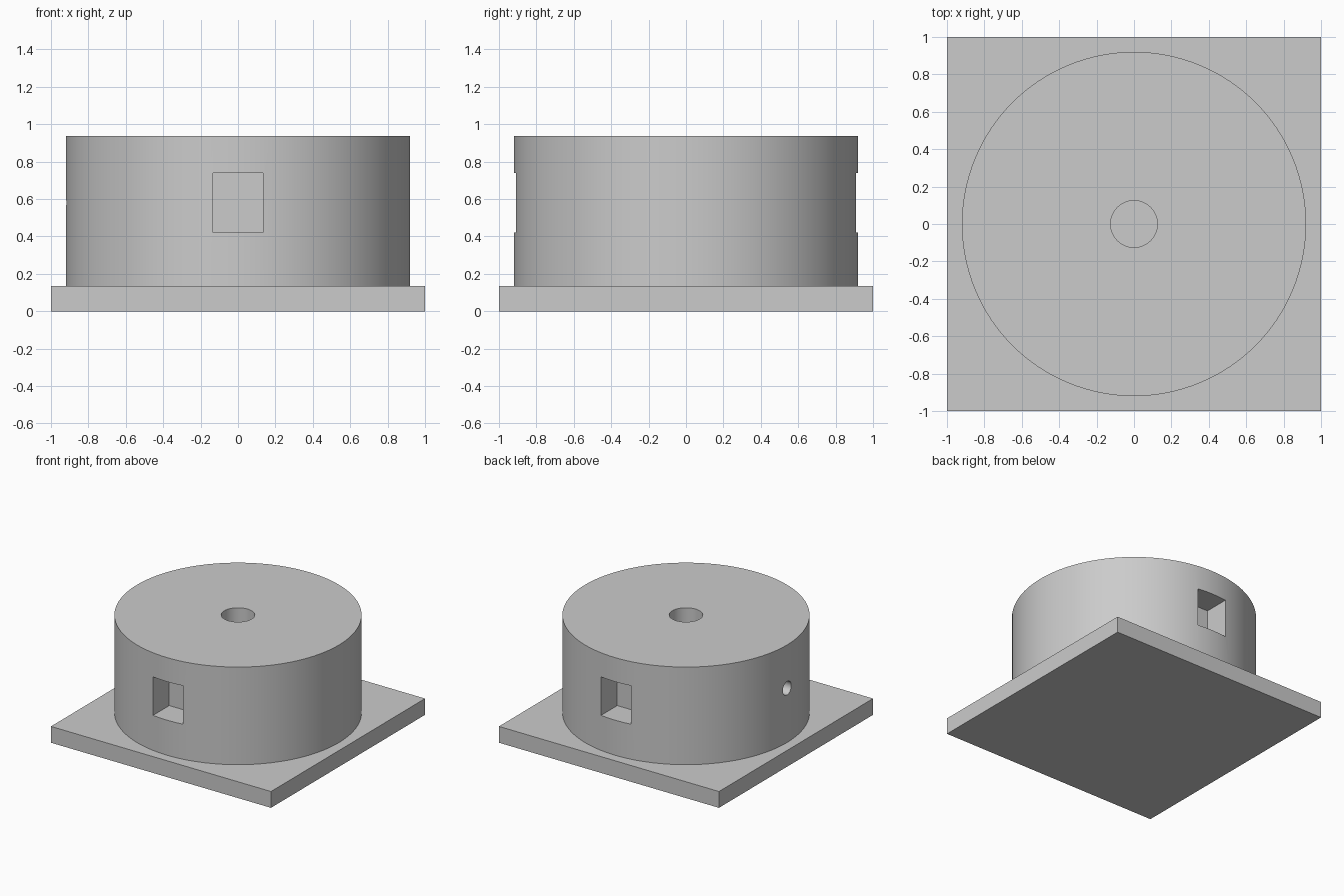
import bpy
from math import pi, radians

if "Cube" in bpy.data.objects:
    bpy.data.objects.remove(bpy.data.objects["Cube"], do_unlink=True)

BASE_TOP, TOP = 0.134, 0.936
RADIUS, HOLE_Z = 0.92, 0.58

grey = bpy.data.materials.new("plain_grey")
grey.use_nodes = True
colour = (0.6, 0.6, 0.6, 1)
grey.diffuse_color = colour
grey.node_tree.nodes["Principled BSDF"].inputs["Base Color"].default_value = colour


def box(name, size, centre):
    bpy.ops.mesh.primitive_cube_add(size=1, location=centre)
    ob = bpy.context.object
    ob.name = name
    ob.scale = size
    bpy.ops.object.transform_apply(location=False, rotation=False, scale=True)
    ob.data.materials.append(grey)
    return ob


def cylinder(name, radius, depth, centre, rotation=(0, 0, 0), sides=64):
    bpy.ops.mesh.primitive_cylinder_add(vertices=sides, radius=radius, depth=depth,
                                        location=centre, rotation=rotation)
    ob = bpy.context.object
    ob.name = name
    ob.data.materials.append(grey)
    return ob


def cut(target, cutter):
    cutter.hide_render = True
    mod = target.modifiers.new("cut", 'BOOLEAN')
    mod.operation = 'DIFFERENCE'
    mod.solver = 'EXACT'
    mod.object = cutter
    bpy.ops.object.select_all(action='DESELECT')
    target.select_set(True)
    bpy.context.view_layer.objects.active = target
    bpy.ops.object.modifier_apply(modifier=mod.name)
    bpy.data.objects.remove(cutter, do_unlink=True)


def side_bore(name, radius, x_inner, x_outer):
    return cylinder(name, radius, x_outer - x_inner,
                    ((x_inner + x_outer) / 2, 0, HOLE_Z), (0, pi / 2, 0))


# Square base plate and round drum
box("base_plate", (2, 2, BASE_TOP), (0, 0, BASE_TOP / 2))
drum = cylinder("drum", RADIUS, TOP - BASE_TOP, (0, 0, (TOP + BASE_TOP) / 2), sides=128)

# Blind bore in the top
cut(drum, cylinder("top_bore", 0.125, 0.8, (0, 0, TOP)))

# Rectangular pockets in the front and back
for side in (-1, 1):
    cut(drum, box("pocket", (0.27, 0.4, 0.316), (0, side * 0.9, HOLE_Z)))

# Round recess in the right side, with a small hole in its floor
cut(drum, side_bore("recess", 0.34, -0.745, -1.1))
cut(drum, side_bore("shaft_hole", 0.055, -1.0, -0.5))

bpy.ops.object.select_all(action='DESELECT')
drum.select_set(True)
bpy.context.view_layer.objects.active = drum
bpy.ops.object.shade_smooth_by_angle(angle=radians(30))
